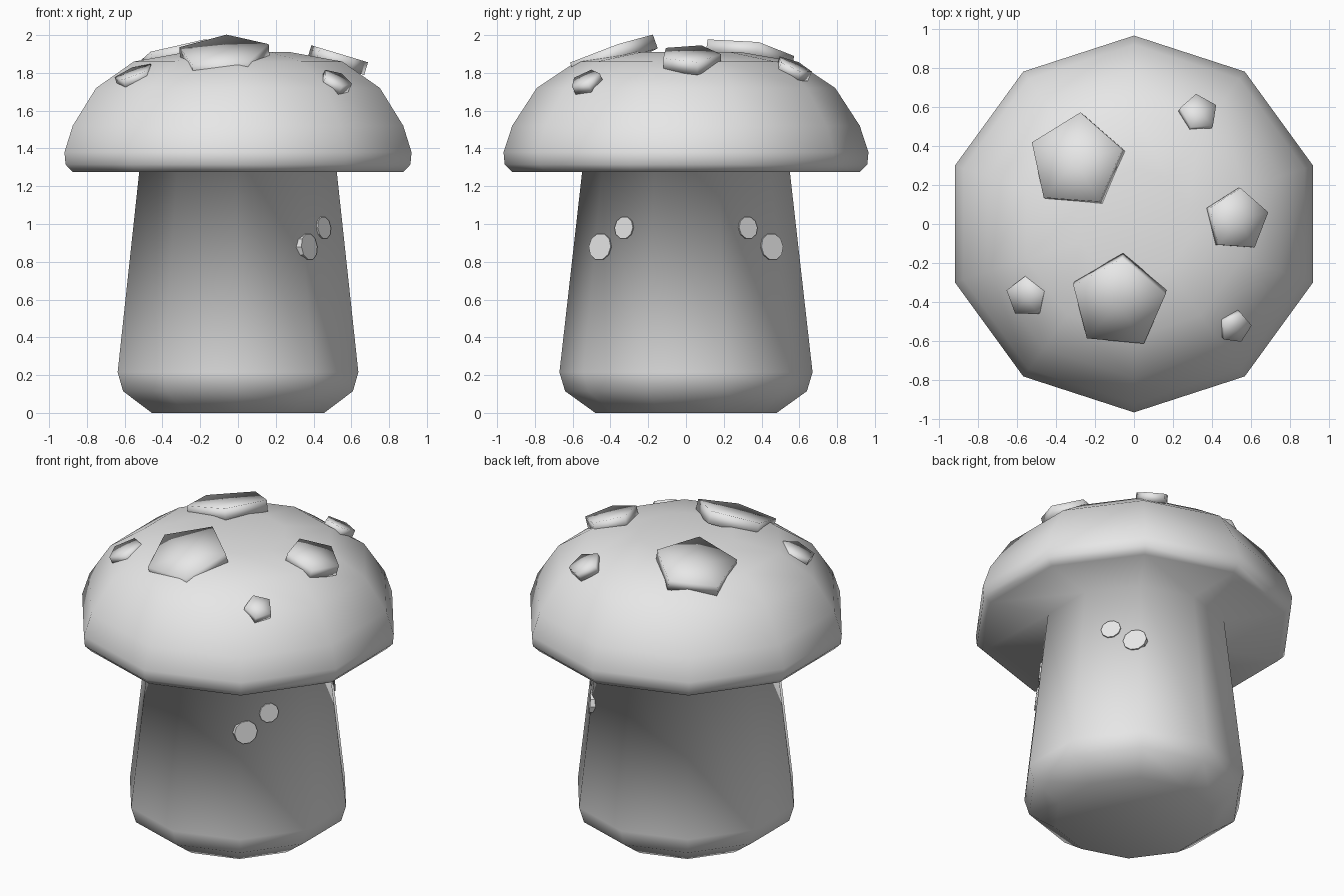
import bpy, bmesh
from math import sin, cos, pi, radians
from mathutils import Vector, Matrix

cube = bpy.data.objects.get("Cube")
if cube:
    bpy.data.objects.remove(cube, do_unlink=True)

# Single pale grey for every part
grey = bpy.data.materials.new("pale_grey")
grey.use_nodes = True
grey.diffuse_color = (0.8, 0.8, 0.8, 1)
grey.node_tree.nodes["Principled BSDF"].inputs["Base Color"].default_value = (0.8, 0.8, 0.8, 1)


def finish(bm, name, smooth):
    bmesh.ops.recalc_face_normals(bm, faces=bm.faces)
    for f in bm.faces:
        f.smooth = smooth
    mesh = bpy.data.meshes.new(name)
    bm.to_mesh(mesh)
    bm.free()
    mesh.materials.append(grey)
    obj = bpy.data.objects.new(name, mesh)
    bpy.context.collection.objects.link(obj)
    return obj


def lathe(name, profile, sides):
    """Revolve (radius, height) points; both ends close in a fan."""
    bm = bmesh.new()
    rings = []
    for r, z in profile:
        rings.append([bm.verts.new((r * sin(2 * pi * i / sides), r * cos(2 * pi * i / sides), z))
                      for i in range(sides)])
    for low, high in zip(rings, rings[1:]):
        for i in range(sides):
            j = (i + 1) % sides
            bm.faces.new((low[i], low[j], high[j], high[i]))
    for ring, z in ((rings[0], profile[0][1]), (rings[-1], profile[-1][1])):
        pole = bm.verts.new((0, 0, z))
        for i in range(sides):
            bm.faces.new((ring[i], ring[(i + 1) % sides], pole))
    return finish(bm, name, True)


def plate(name, sides, radius, thick, top, normal, spin, smooth):
    """Prism whose outer face is centred on top and faces along normal."""
    bm = bmesh.new()
    n = Vector(normal).normalized()
    tilt = Vector((0, 0, 1)).rotation_difference(n).to_matrix().to_4x4()
    place = (Matrix.Translation(Vector(top) - n * thick / 2) @ tilt
             @ Matrix.Rotation(radians(spin), 4, 'Z'))
    bmesh.ops.create_cone(bm, cap_ends=True, cap_tris=True, segments=sides,
                          radius1=radius, radius2=radius, depth=thick, matrix=place)
    return finish(bm, name, smooth)


# Stem and cap in one continuous ten-sided shape
lathe("stem_and_cap", [
    (0.48, 0), (0.64, 0.115), (0.67, 0.215), (0.55, 1.275),
    (0.92, 1.275), (0.96, 1.315), (0.966, 1.38), (0.92, 1.52),
    (0.79, 1.72), (0.58, 1.86), (0.29, 1.91)], 10)

# Five-sided spots on the cap: radius, thickness, centre, x and y lean, spin
spots = {
    "large_back_spot": (0.25, 0.07, (-0.3, 0.325, 1.92), (-0.217, 0.145), -5),
    "large_front_spot": (0.25, 0.078, (-0.08, -0.41, 1.918), (-0.068, -0.355), -5),
    "medium_spot": (0.165, 0.07, (0.535, 0.02, 1.902), (0.3, 0), -4),
    "small_back_spot": (0.1, 0.055, (0.335, 0.575, 1.842), (0.25, 0.43), 7),
    "small_right_spot": (0.108, 0.055, (-0.555, -0.375, 1.805), (-0.37, -0.25), 1),
    "small_front_spot": (0.085, 0.055, (0.525, -0.535, 1.772), (0.46, -0.46), -12),
}
for name, (r, thick, top, (lx, ly), spin) in spots.items():
    plate(name, 5, r, thick, top, (lx, ly, 1), spin, True)

# Round growths on the stem, mirrored front to back
for side, label in ((-1, "front"), (1, "back")):
    lean = (cos(pi / 5), side * sin(pi / 5), 0.107)
    plate("lower_growth_" + label, 10, 0.072, 0.04, (0.378, side * 0.457, 0.88), lean, 0, False)
    plate("upper_growth_" + label, 10, 0.06, 0.035, (0.457, side * 0.33, 0.98), lean, 0, False)
